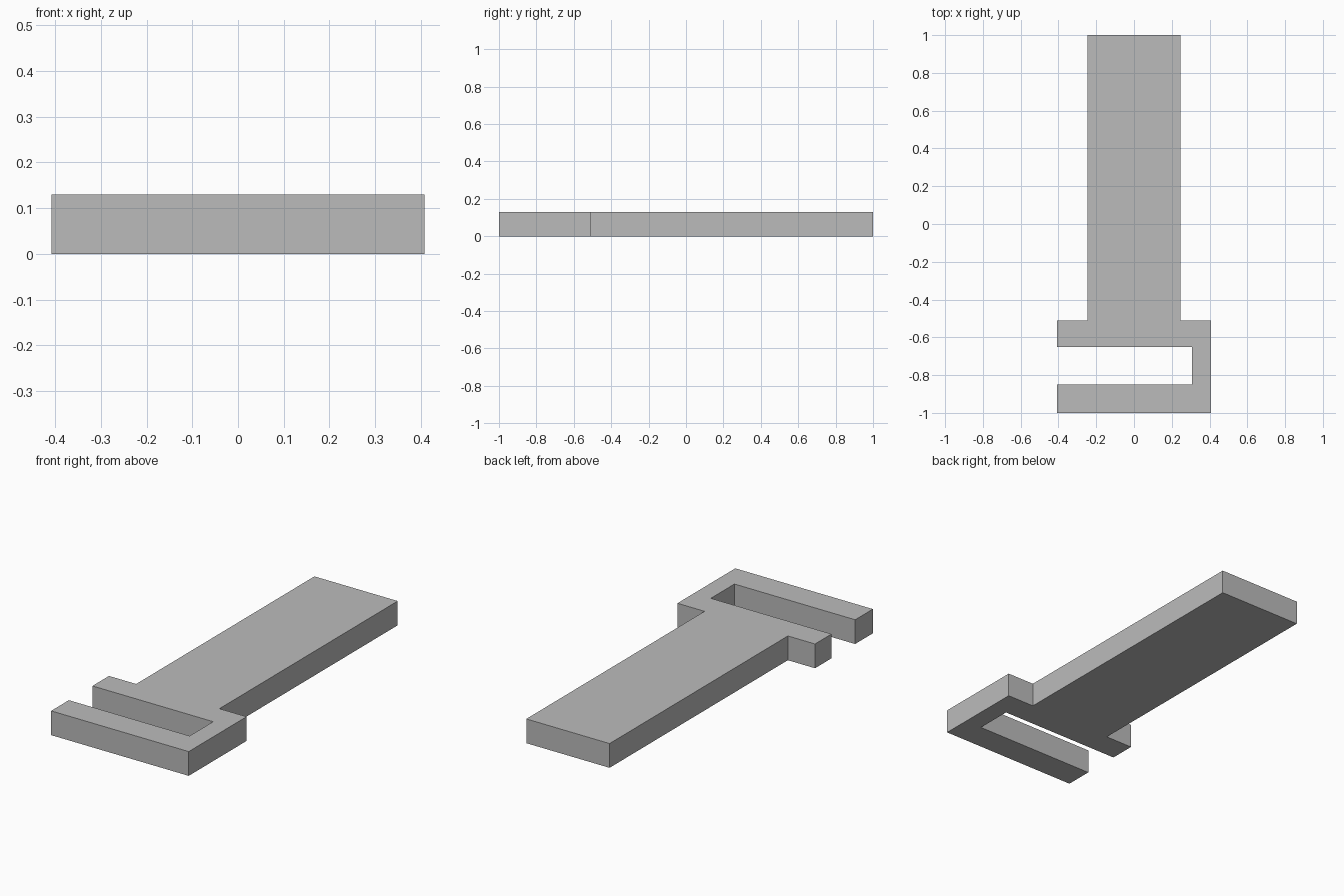
import bpy
import bmesh

cube = bpy.data.objects.get("Cube")
if cube:
    bpy.data.objects.remove(cube, do_unlink=True)

HEIGHT = 0.13

# Plain grey material
grey = bpy.data.materials.new("plain grey")
grey.use_nodes = True
colour = (0.5, 0.5, 0.5, 1)
grey.diffuse_color = colour
grey.node_tree.nodes["Principled BSDF"].inputs["Base Color"].default_value = colour


def extruded_plate(name, outline, height):
    """Extrude a closed flat outline upward from the ground."""
    bm = bmesh.new()
    base = bm.faces.new([bm.verts.new((x, y, 0)) for x, y in outline])
    result = bmesh.ops.extrude_face_region(bm, geom=[base], use_keep_orig=True)
    top = [v for v in result["geom"] if isinstance(v, bmesh.types.BMVert)]
    bmesh.ops.translate(bm, verts=top, vec=(0, 0, height))
    bmesh.ops.recalc_face_normals(bm, faces=bm.faces)
    mesh = bpy.data.meshes.new(name)
    bm.to_mesh(mesh)
    bm.free()
    mesh.materials.append(grey)
    obj = bpy.data.objects.new(name, mesh)
    bpy.context.collection.objects.link(obj)
    return obj


# Long tongue with a wide head, slotted from the right side
stem, head = 0.247, 0.408
shoulder, slot_back, slot_front, slot_end = -0.51, -0.65, -0.85, 0.308
outline = [
    (-head, -1), (head, -1), (head, shoulder), (stem, shoulder),
    (stem, 1), (-stem, 1), (-stem, shoulder), (-head, shoulder),
    (-head, slot_back), (slot_end, slot_back),
    (slot_end, slot_front), (-head, slot_front),
]
extruded_plate("slotted_clip_plate", outline, HEIGHT)
